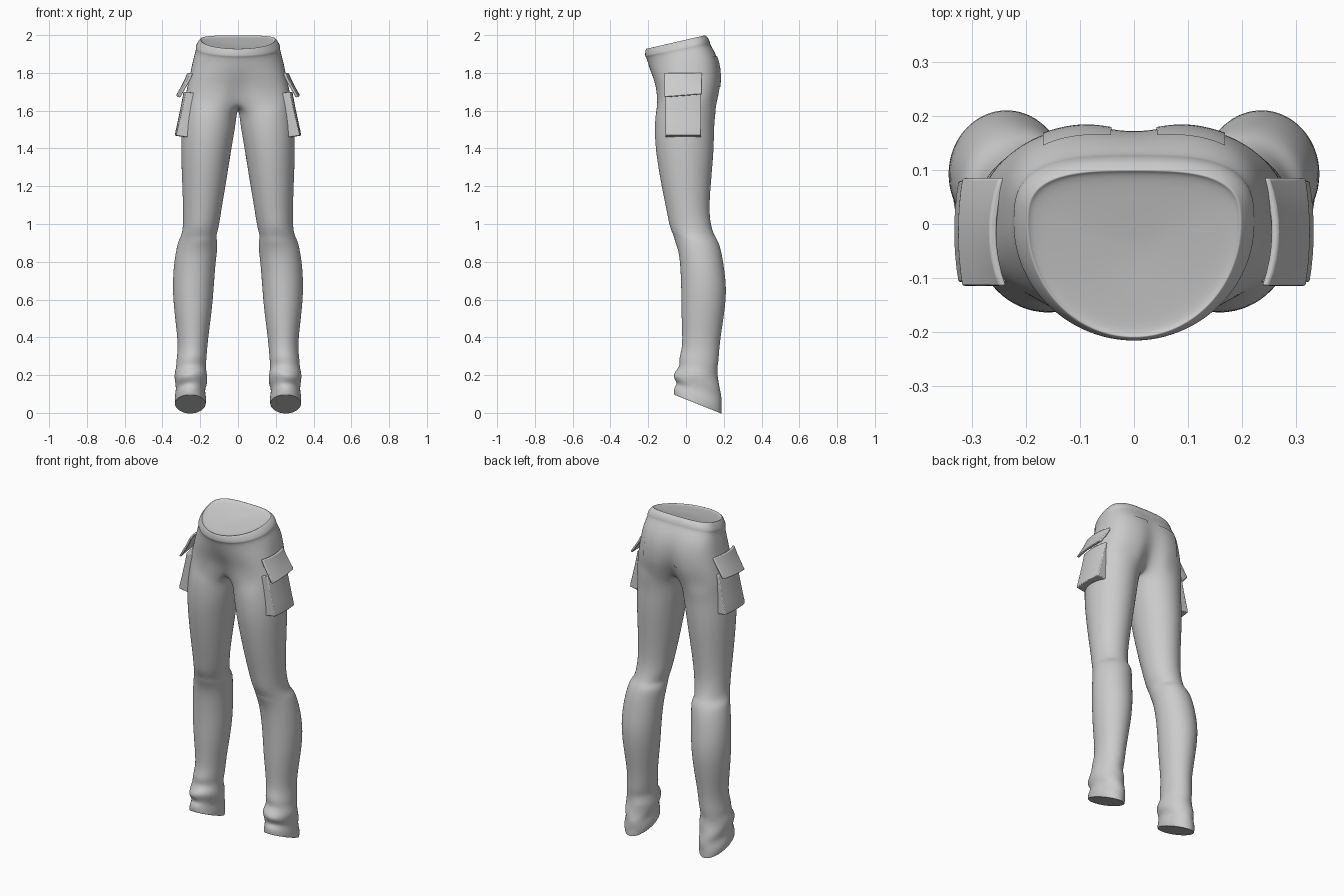
import bpy, bmesh
from math import sin, cos, pi, exp, radians
from mathutils import Vector

if "Cube" in bpy.data.objects:
    bpy.data.objects.remove(bpy.data.objects["Cube"])

OUT, INN = 24, 7  # outer segments shared by leg and seat, inner-thigh points

# leg rings: z, inner x, outer x, front y, back y, tilt
LEG = [
    (.047, .17, .335, -.065, .187, -.4), (.085, .168, .337, -.062, .19, -.38),
    (.12, .175, .325, -.046, .187, -.3), (.16, .164, .336, -.068, .18, -.25),
    (.20, .16, .336, -.06, .17, -.15), (.24, .172, .328, -.03, .163, -.1),
    (.28, .167, .326, -.038, .173, -.1), (.34, .163, .318, -.02, .176, 0),
    (.42, .155, .323, -.02, .186, 0), (.54, .138, .338, -.025, .205, 0),
    (.66, .128, .347, -.025, .216, 0), (.78, .12, .341, -.03, .2, 0),
    (.86, .11, .328, -.04, .186, 0), (.91, .106, .315, -.058, .172, 0),
    (.935, .116, .300, -.066, .15, 0), (.98, .102, .292, -.085, .136, 0),
    (1.06, .09, .29, -.1, .122, 0), (1.2, .066, .295, -.13, .13, 0),
    (1.4, .034, .303, -.164, .149, 0), (1.52, .013, .299, -.166, .148, 0),
    (1.59, .005, .293, -.161, .158, 0)]
# seat rings: z, tilt, half width, front y, back y, front/back squareness, front/back cleft
SEAT = [
    (1.65, 0, .284, -.158, .17, .7, .7, .04, .06),
    (1.72, 0, .27, -.161, .186, .75, .7, .015, .03),
    (1.80, .05, .252, -.182, .188, .85, .7, 0, .015),
    (1.87, .12, .238, -.2, .168, 1, .65, 0, .006),
    (1.925, .2, .221, -.21, .128, 1, .65, 0, 0),
    (1.932, .21, .226, -.217, .128, 1, .65, 0, 0),
    (1.955, .23, .216, -.217, .12, 1, .65, 0, 0),
    (1.972, .23, .203, -.214, .105, 1, .65, 0, 0),
    (1.976, .23, .199, -.211, .1, 1, .65, 0, 0)]


def leg_ring(z, xi, xo, yf, yb, s):
    cx, cy, pts = (xi + xo) / 2, (yf + yb) / 2, []
    angs = [-130 + 260 * i / OUT for i in range(OUT + 1)]
    angs += [130 + 100 * (i + 1) / (INN + 1) for i in range(INN)]
    wr = .05 * exp(-(z - .15) ** 2 / .008) + .03 * exp(-(z - .93) ** 2 / .003)
    for d in angs:
        a = radians(d)
        k = 1 + wr * sin(3 * a + z * 70)
        y = cy + (yb - yf) / 2 * sin(a) * k
        pts.append(Vector((cx + (xo - xi) / 2 * cos(a) * k, y, z + s * (y - cy))))
    return pts


def seat_ring(z, s, w, yf, yb, ef, eb, cf, cb):
    pts = []
    for i in range(OUT + 1):
        a = -pi / 2 + pi * i / OUT
        front = a < 0
        e = ef if front else eb
        x = 0 if i in (0, OUT) else w * abs(cos(a)) ** e
        g = exp(-(x / .05) ** 2)
        y = (yf if front else yb) * abs(sin(a)) ** e
        y += cf * g if front else -cb * g
        pts.append(Vector((x, y, z + s * y)))
    return pts


def shrink(ring, c, k):
    return [c + (p - c) * k for p in ring]


def strip(bm, a, b, closed):
    n = len(a)
    for i in range(n if closed else n - 1):
        j = (i + 1) % n
        bm.faces.new((a[i], a[j], b[j], b[i]))


def make(name, bm):
    me = bpy.data.meshes.new(name)
    bmesh.ops.recalc_face_normals(bm, faces=bm.faces)
    bm.to_mesh(me)
    bm.free()
    for p in me.polygons:
        p.use_smooth = True
    ob = bpy.data.objects.new(name, me)
    bpy.context.collection.objects.link(ob)
    return ob


def mirror(ob):
    m = ob.modifiers.new("mirror", 'MIRROR')
    m.merge_threshold = .0008


# trousers: hem cap, leg, crotch seam, seat, waistband, waist cap
bm = bmesh.new()
legs = [leg_ring(*r) for r in LEG]
hem = sum(legs[0], Vector()) / len(legs[0])
legs = [shrink(legs[0], hem, k) for k in (0, .5, .95, .985)] + legs
seats = [seat_ring(*r) for r in SEAT]
mid = Vector((0, -.05, 1.955))
rim = seats[-1]
seats += [shrink(rim, mid, .985)]
seats += [[p - Vector((0, 0, .008)) for p in shrink(rim, mid, k)] for k in (.95, .5, 0)]
top = seats[0]
front, back = top[0], top[-1]
seam = []
for i in range(INN):
    t = (i + 1) / (INN + 1)
    p = back.lerp(front, t)
    seam.append(Vector((0, p.y, p.z - .05 * sin(pi * t) ** .7)))
vl = [[bm.verts.new(p) for p in r] for r in legs + [top + seam]]
for a, b in zip(vl, vl[1:]):
    strip(bm, a, b, True)
vs = [vl[-1][:OUT + 1]] + [[bm.verts.new(p) for p in r] for r in seats[1:]]
for a, b in zip(vs, vs[1:]):
    strip(bm, a, b, False)
bmesh.ops.remove_doubles(bm, verts=bm.verts, dist=.0003)
trousers = make("trousers", bm)
# the half is open on the centre plane, so orient by the outermost face
me = trousers.data
f = max(me.polygons, key=lambda p: p.center.x)
if f.normal.x < 0:
    me.flip_normals()
mirror(trousers)
trousers.modifiers.new("smooth", 'SUBSURF').levels = 2
trousers.modifiers["smooth"].render_levels = 2


# side pocket pieces: rows of (z, x, curvature) swept across y, walled inward
def side_piece(name, rows, y0, y1, depth, slant):
    bm = bmesh.new()
    n = 8
    outer, inner = [], []
    for z, x, c, zs in [(*r, slant * i / (len(rows) - 1)) for i, r in enumerate(rows)]:
        ro, ri = [], []
        for j in range(n + 1):
            u = 2 * j / n - 1
            p = Vector((x - c * u * u, y0 + (y1 - y0) * j / n, z + zs * u))
            ro.append(bm.verts.new(p))
            ri.append(bm.verts.new(p - Vector((depth, 0, depth * .15))))
        outer.append(ro)
        inner.append(ri)
    for g in (outer, inner):
        for a, b in zip(g, g[1:]):
            strip(bm, a, b, False)
    strip(bm, outer[0], inner[0], False)
    strip(bm, outer[-1], inner[-1], False)
    for k in (0, n):
        strip(bm, [r[k] for r in outer], [r[k] for r in inner], False)
    ob = make(name, bm)
    mirror(ob)
    b = ob.modifiers.new("soft_edge", 'BEVEL')
    b.width, b.segments, b.limit_method = .004, 2, 'ANGLE'
    bpy.context.view_layer.objects.active = ob
    ob.select_set(True)
    bpy.ops.object.shade_smooth_by_angle(angle=radians(40))
    ob.select_set(False)


side_piece("cargo_pouch", [(1.70, .288, .014), (1.62, .303, .012), (1.54, .320, .01),
                           (1.49, .331, .008), (1.468, .334, .008)], -.108, .08, .07, 0)
side_piece("cargo_flap", [(1.80, .268, .018), (1.76, .285, .015), (1.72, .306, .011),
                          (1.68, .328, .008)], -.115, .085, .014, .008)

# back pockets: thin patches projected on the seat
bm = bmesh.new()
bmesh.ops.create_grid(bm, x_segments=16, y_segments=20, size=.5)
for v in bm.verts:
    v.co = Vector((.105 + v.co.x * .125, .3, 1.805 + v.co.y * .16))
patch = make("back_pocket", bm)
s = patch.modifiers.new("wrap", 'SHRINKWRAP')
s.target, s.wrap_method, s.offset = trousers, 'PROJECT', .004
s.use_project_y, s.use_negative_direction, s.use_positive_direction = True, True, False
s.wrap_mode = 'ABOVE_SURFACE'
mirror(patch)
